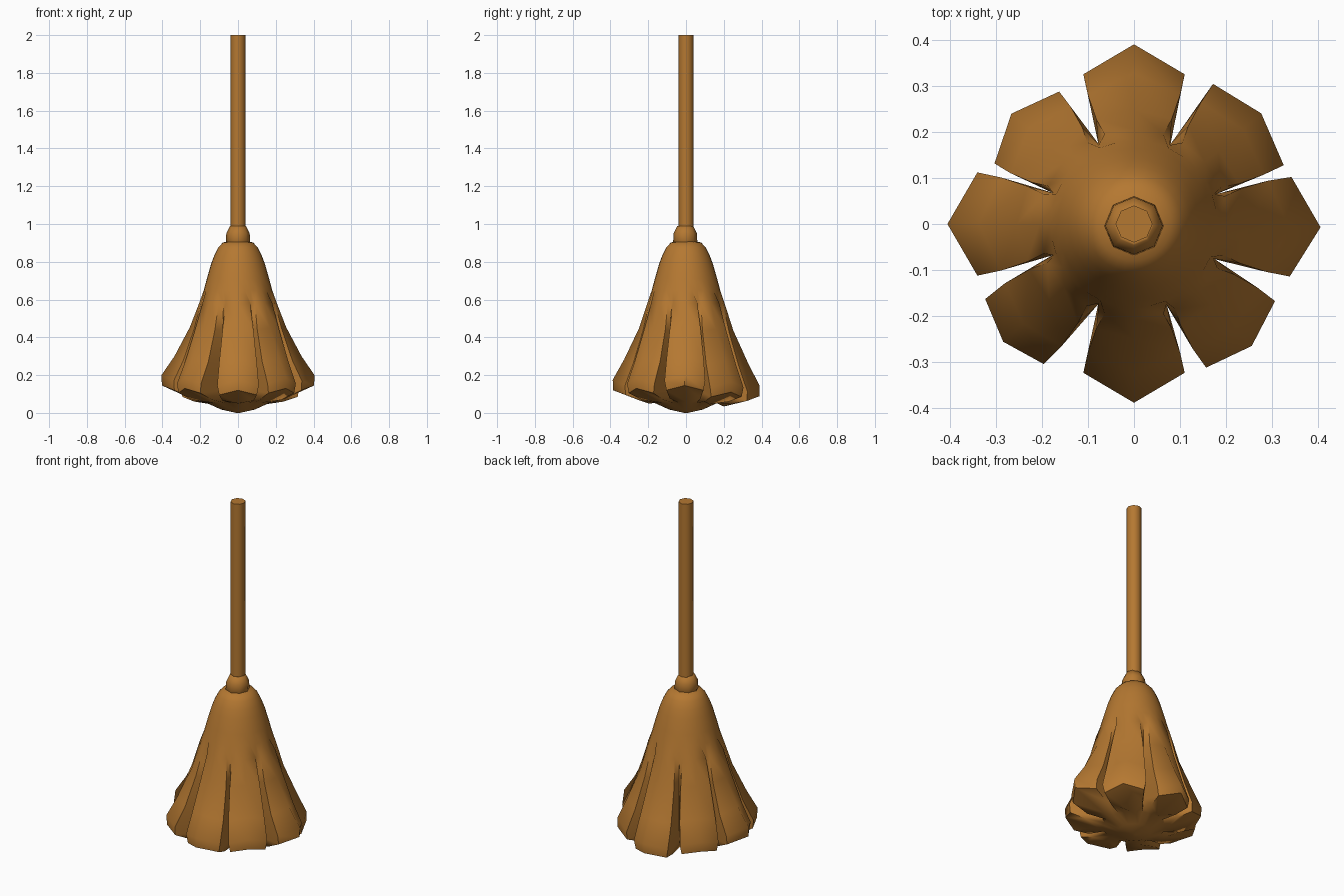
import bpy, bmesh, math

if "Cube" in bpy.data.objects:
    bpy.data.objects.remove(bpy.data.objects["Cube"])

wood = bpy.data.materials.new("warm_brown")
wood.diffuse_color = (0.46, 0.188, 0.031, 1)
wood.use_nodes = True
wood.node_tree.nodes["Principled BSDF"].inputs["Base Color"].default_value = wood.diffuse_color


def loft(name, rings, sharp):
    """Skin a list of closed rings (equal point counts) and cap both ends."""
    bm = bmesh.new()
    loops = [[bm.verts.new(p) for p in ring] for ring in rings]
    n = len(loops[0])
    for a, b in zip(loops, loops[1:]):
        for i in range(n):
            j = (i + 1) % n
            bm.faces.new((a[i], a[j], b[j], b[i]))
    bm.faces.new(loops[0])
    bm.faces.new(loops[-1][::-1])
    bmesh.ops.recalc_face_normals(bm, faces=bm.faces[:])
    mesh = bpy.data.meshes.new(name)
    bm.to_mesh(mesh)
    bm.free()
    mesh.materials.append(wood)
    for p in mesh.polygons:
        p.use_smooth = True
    mesh.set_sharp_from_angle(angle=math.radians(sharp))
    ob = bpy.data.objects.new(name, mesh)
    bpy.context.collection.objects.link(ob)


def circle(r, z, n, cy=0.0):
    return [(r * math.cos(2 * math.pi * i / n),
             cy + r * math.sin(2 * math.pi * i / n), z) for i in range(n)]


# Handle and the collar joining it to the bristles
loft("handle", [circle(0.04, 0.93, 8), circle(0.04, 2.0, 8)], 60)
loft("collar", [circle(r, z, 8, -0.004) for r, z in
                [(0.055, 0.89), (0.064, 0.905), (0.062, 0.95), (0.042, 0.99), (0.038, 0.99)]], 75)

# Eight slightly uneven clumps: angle, tip radius, half width, corner push, lift
CLUMPS = [(-1, 0.405, 0.108, 0.0, 0.015), (41, 0.366, 0.117, 0.028, -0.02),
          (90, 0.39, 0.11, 0.0, -0.042), (138, 0.358, 0.105, 0.02, -0.02),
          (180, 0.405, 0.112, 0.0, 0.015), (222, 0.382, 0.095, 0.032, 0.0),
          (270, 0.388, 0.11, 0.0, -0.01), (314, 0.368, 0.104, 0.03, 0.0)]


def polar(r, deg, z):
    a = math.radians(deg)
    return (r * math.cos(a), r * math.sin(a), z)


def valley_angle(i):
    """Angle of the groove following clump i."""
    a = CLUMPS[i][0]
    b = CLUMPS[(i + 1) % 8][0]
    return a + ((b - a) % 360) / 2


def round_ring(r, z):
    ring = []
    for i, c in enumerate(CLUMPS):
        a, v = c[0], valley_angle(i)
        u = valley_angle(i - 1) - (360 if i == 0 else 0)
        ring += [polar(r, (a + u) / 2, z), polar(r, a, z),
                 polar(r, (a + v) / 2, z), polar(r, v, z)]
    return ring


def lobed_ring(tip_r, tip_z, cor_r, cor_z, half, val_r, val_z, w):
    """Each clump gives two corners and a tip, then the groove beside it."""
    ring = []
    for i, (a, tip, hw, push, lift) in enumerate(CLUMPS):
        shift, dz = (tip - 0.39) * w, lift * w
        side = half * (1 + (hw / 0.11 - 1) * w)
        out = cor_r + shift + push * w
        radius, turn = math.hypot(out, side), math.degrees(math.atan2(side, out))
        ring += [polar(radius, a - turn, cor_z + dz), polar(tip_r + shift, a, tip_z + dz),
                 polar(radius, a + turn, cor_z + dz), polar(val_r, valley_angle(i), val_z)]
    return ring


# Bristles: round dome, flaring into clumps, folding under to a rounded middle
rings = [round_ring(r, z) for r, z in
         [(0.04, 0.91), (0.08, 0.902), (0.105, 0.875), (0.125, 0.835),
          (0.142, 0.79), (0.165, 0.71), (0.181, 0.65)]]
rings += [lobed_ring(*p) for p in [
    (0.205, 0.58, 0.195, 0.58, 0.064, 0.188, 0.58, 0.05),
    (0.250, 0.45, 0.228, 0.44, 0.082, 0.192, 0.44, 0.3),
    (0.328, 0.29, 0.280, 0.27, 0.100, 0.190, 0.28, 0.6),
    (0.390, 0.185, 0.325, 0.155, 0.110, 0.188, 0.16, 1.0),
    (0.388, 0.130, 0.322, 0.105, 0.100, 0.185, 0.12, 1.0),
    (0.200, 0.055, 0.245, 0.070, 0.083, 0.178, 0.09, 0.5)]]
rings += [round_ring(r, z) for r, z in [(0.165, 0.052), (0.09, 0.018), (0.01, 0.0)]]
loft("bristles", rings, 62)
